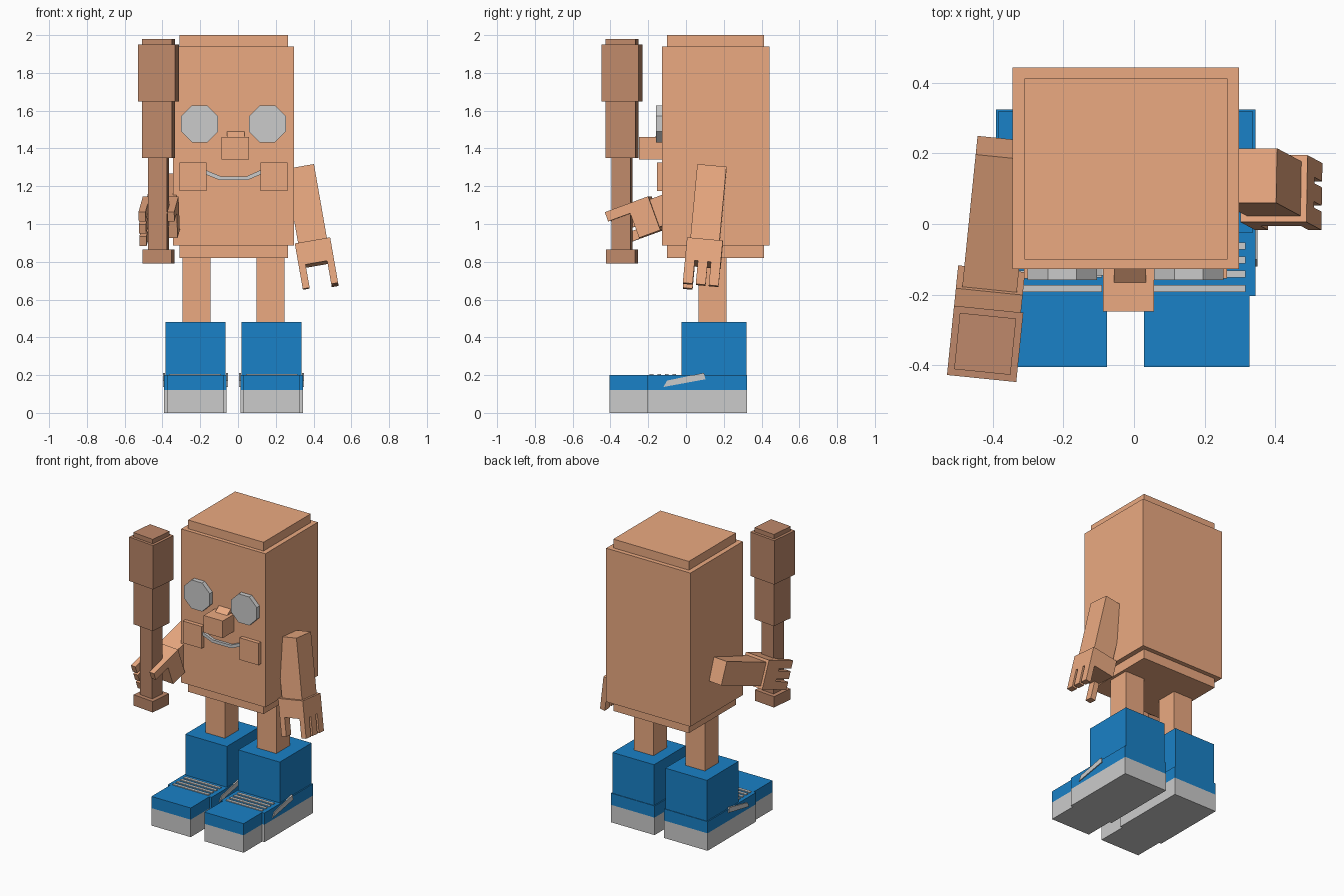
import bpy, bmesh, math
from mathutils import Matrix, Vector

if "Cube" in bpy.data.objects:
    bpy.data.objects.remove(bpy.data.objects["Cube"])

CX = -0.024  # symmetry plane of body and shoes


def material(name, rgb):
    m = bpy.data.materials.new(name)
    m.diffuse_color = (*rgb, 1)
    m.use_nodes = True
    m.node_tree.nodes["Principled BSDF"].inputs["Base Color"].default_value = m.diffuse_color
    return m


SKIN = material("skin", (0.83, 0.40, 0.22))
WOOD = material("wood", (0.52, 0.25, 0.145))
BLUE = material("blue", (0.01, 0.22, 0.57))


def finish(name, bm, mat):
    bmesh.ops.recalc_face_normals(bm, faces=bm.faces)
    me = bpy.data.meshes.new(name)
    bm.to_mesh(me)
    bm.free()
    ob = bpy.data.objects.new(name, me)
    bpy.context.collection.objects.link(ob)
    if mat:
        me.materials.append(mat)
    return ob


def box(name, x, y, z, mat=None, frame=None):
    """Box from (min, max) ranges, optionally placed in a local frame."""
    bm = bmesh.new()
    bmesh.ops.create_cube(bm, size=1)
    for v in bm.verts:
        v.co = Vector([(r[0] + r[1]) / 2 + c * (r[1] - r[0]) for c, r in zip(v.co, (x, y, z))])
    if frame:
        bm.transform(frame)
    return finish(name, bm, mat)


def prism(name, pts, axis, lo, hi, mat=None):
    """Extrude a profile along x (points are y,z) or y (points are x,z)."""
    bm = bmesh.new()
    at = (lambda p: (lo, p[0], p[1])) if axis == "x" else (lambda p: (p[0], lo, p[1]))
    face = bm.faces.new([bm.verts.new(at(p)) for p in pts])
    ext = bmesh.ops.extrude_face_region(bm, geom=[face])
    move = Vector((hi - lo, 0, 0) if axis == "x" else (0, hi - lo, 0))
    bmesh.ops.translate(bm, verts=[g for g in ext["geom"] if isinstance(g, bmesh.types.BMVert)], vec=move)
    return finish(name, bm, mat)


def mirrored(s, a, b):
    """x range at distances a..b from the symmetry plane on side s."""
    return tuple(sorted((CX + s * a, CX + s * b)))


# Body with inset top and bottom
box("body", (-0.343, 0.297), (-0.127, 0.442), (0.885, 1.94), SKIN)
box("body_top", (-0.31, 0.264), (-0.10, 0.412), (1.94, 2.0), SKIN)
box("body_bottom", (-0.31, 0.264), (-0.10, 0.412), (0.82, 0.885), SKIN)

# Nose and mouth
box("nose", (-0.087, 0.057), (-0.248, -0.127), (1.342, 1.46), SKIN)
prism("nose_bridge", [(-0.12, 1.46), (-0.166, 1.46), (-0.127, 1.49), (-0.12, 1.49)], "x", -0.057, 0.034, SKIN)
smile = [(-0.17, 1.285), (-0.09, 1.252), (0.045, 1.252), (0.126, 1.288),
         (0.126, 1.265), (0.05, 1.232), (-0.095, 1.232), (-0.17, 1.262)]
prism("smile", smile, "y", -0.145, -0.12)

for s, side in ((-1, "left"), (1, "right")):
    # Eyes and cheeks
    cx, r = CX + s * 0.179, 0.106
    octagon = [(cx + r * math.cos(math.radians(22.5 + 45 * i)),
                1.53 + r * math.sin(math.radians(22.5 + 45 * i))) for i in range(8)]
    prism(side + "_eye", octagon, "y", -0.158, -0.12)
    box(side + "_cheek", mirrored(s, 0.144, 0.287), (-0.154, -0.12), (1.175, 1.326), SKIN)

    # Leg
    box(side + "_leg", mirrored(s, 0.122, 0.269), (0.066, 0.214), (0.45, 0.83), SKIN)

    # Shoe
    box(side + "_shoe_shaft", mirrored(s, 0.043, 0.359), (-0.025, 0.32), (0.2, 0.48), BLUE)
    box(side + "_shoe_heel", mirrored(s, 0.036, 0.367), (-0.203, 0.324), (0.12, 0.2), BLUE)
    box(side + "_shoe_toe", mirrored(s, 0.052, 0.35), (-0.405, -0.203), (0.12, 0.2), BLUE)
    box(side + "_heel_sole", mirrored(s, 0.036, 0.367), (-0.203, 0.324), (0, 0.12))
    box(side + "_toe_sole", mirrored(s, 0.052, 0.35), (-0.405, -0.203), (0, 0.12))
    for i in range(4):
        y = -0.182 + 0.04 * i
        box(f"{side}_lace_{i + 1}", mirrored(s, 0.066, 0.34), (y - 0.01, y + 0.01), (0.195, 0.206))
    stripe = [(-0.12, 0.137), (-0.1, 0.171), (0.095, 0.212), (0.103, 0.178)]
    for k, (a, b) in enumerate(((0.03, 0.04), (0.363, 0.373))):
        lo, hi = mirrored(s, a, b)
        prism(f"{side}_side_stripe_{k + 1}", stripe, "x", lo, hi)


def arm(side, origin, out, fwd, along):
    """Arm along its local z; local x points outward, local y to the thumb side."""
    f = Matrix((out, fwd, along)).transposed().to_4x4()
    f.translation = origin
    h, w, palm, tip = 0.0775, 0.095, 0.52, 0.645
    box(side + "_arm", (-h, h), (-h, h), (0, 0.4), SKIN, f)
    box(side + "_palm", (-w, w), (-w, w), (0.4, palm), SKIN, f)
    for i in range(3):
        y = -w + i * 0.069
        box(f"{side}_finger_{i + 1}", (w - 0.037, w), (y, y + 0.052), (palm, tip), SKIN, f)
    box(side + "_thumb", (-w, -w + 0.037), (0.043, w), (palm, tip), SKIN, f)


# Hanging arm
d = Vector((0.069, -0.037, -0.394)).normalized()
v = Vector((0, -1, 0))
v = (v - d * v.dot(d)).normalized()
u = d.cross(v)
if u.x < 0:
    u = -u
arm("right", Vector((0.327, 0.137, 1.297)), u, v, d)

# Raised arm, pitched forward and down
turn = Matrix.Rotation(math.radians(-5.8), 3, "Z")
p = math.radians(20)
arm("left", Vector((-0.368, 0.215, 1.194)), turn @ Vector((-1, 0, 0)),
    turn @ Vector((0, -math.sin(p), math.cos(p))),
    turn @ Vector((0, -math.cos(p), -math.sin(p))))

# Club: stacked square sections
club = turn.to_4x4()
club.translation = (-0.421, -0.339, 0)
for name, w, z0, z1 in (("knob", 0.156, 0.79, 0.865), ("handle", 0.1, 0.865, 1.35),
                        ("neck", 0.16, 1.35, 1.648), ("head", 0.197, 1.648, 1.95),
                        ("cap", 0.16, 1.95, 1.98)):
    box("club_" + name, (-w / 2, w / 2), (-w / 2, w / 2), (z0, z1), WOOD, club)
